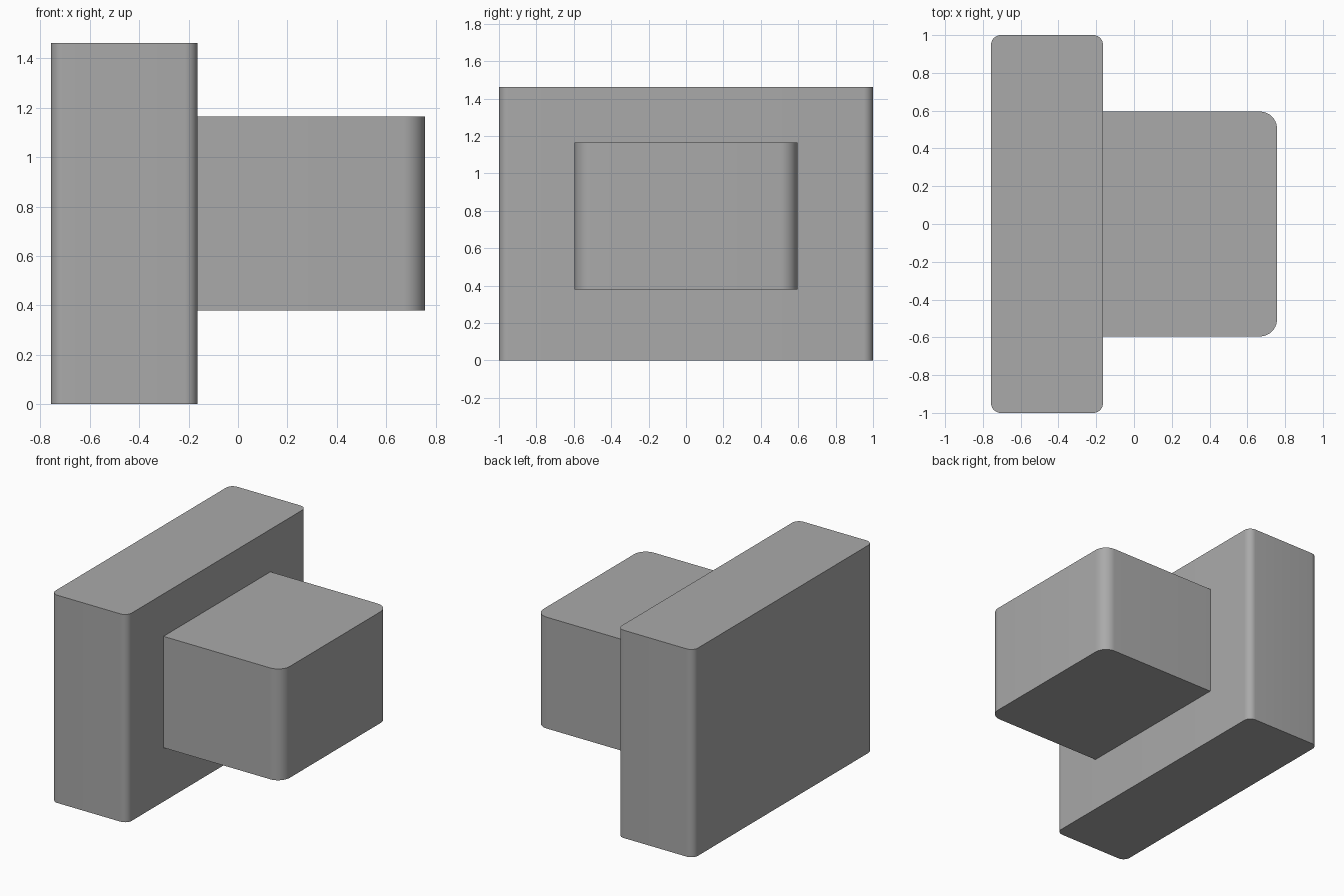
import bpy
import bmesh
from math import cos, sin, radians, pi

cube = bpy.data.objects.get("Cube")
if cube:
    bpy.data.objects.remove(cube, do_unlink=True)

grey = bpy.data.materials.new("mid_grey")
grey.use_nodes = True
colour = (0.4, 0.4, 0.4, 1)
grey.diffuse_color = colour
grey.node_tree.nodes["Principled BSDF"].inputs["Base Color"].default_value = colour


def corner(x, y, radius, start, steps=10):
    """Quarter arc around a corner centre, or one sharp point if radius is zero."""
    if radius == 0:
        return [(x, y)]
    angles = [radians(start) + pi / 2 * i / steps for i in range(steps + 1)]
    return [(x + radius * cos(a), y + radius * sin(a)) for a in angles]


def rounded_block(name, x0, x1, half_y, z0, z1, left_radius, right_radius):
    """Extrude a plan outline with rounded vertical corners."""
    a, b = left_radius, right_radius
    outline = (corner(x1 - b, half_y - b, b, 0)
               + corner(x0 + a, half_y - a, a, 90)
               + corner(x0 + a, a - half_y, a, 180)
               + corner(x1 - b, b - half_y, b, 270))
    bm = bmesh.new()
    base = bm.faces.new([bm.verts.new((x, y, z0)) for x, y in outline])
    top = bmesh.ops.extrude_face_region(bm, geom=[base], use_keep_orig=True)
    verts = [v for v in top["geom"] if isinstance(v, bmesh.types.BMVert)]
    bmesh.ops.translate(bm, verts=verts, vec=(0, 0, z1 - z0))
    bmesh.ops.recalc_face_normals(bm, faces=bm.faces)
    mesh = bpy.data.meshes.new(name)
    bm.to_mesh(mesh)
    bm.free()
    mesh.materials.append(grey)
    obj = bpy.data.objects.new(name, mesh)
    bpy.context.collection.objects.link(obj)
    bpy.ops.object.select_all(action="DESELECT")
    obj.select_set(True)
    bpy.context.view_layer.objects.active = obj
    bpy.ops.object.shade_smooth_by_angle(angle=radians(30))
    return obj


# Wide upright slab, rounded on all four vertical edges
rounded_block("back_slab", -0.757, -0.164, 1.0, 0, 1.463, 0.052, 0.052)

# Smaller block projecting from it, rounded on its outer vertical edges
rounded_block("projecting_block", -0.164, 0.757, 0.595, 0.38, 1.164, 0, 0.09)
